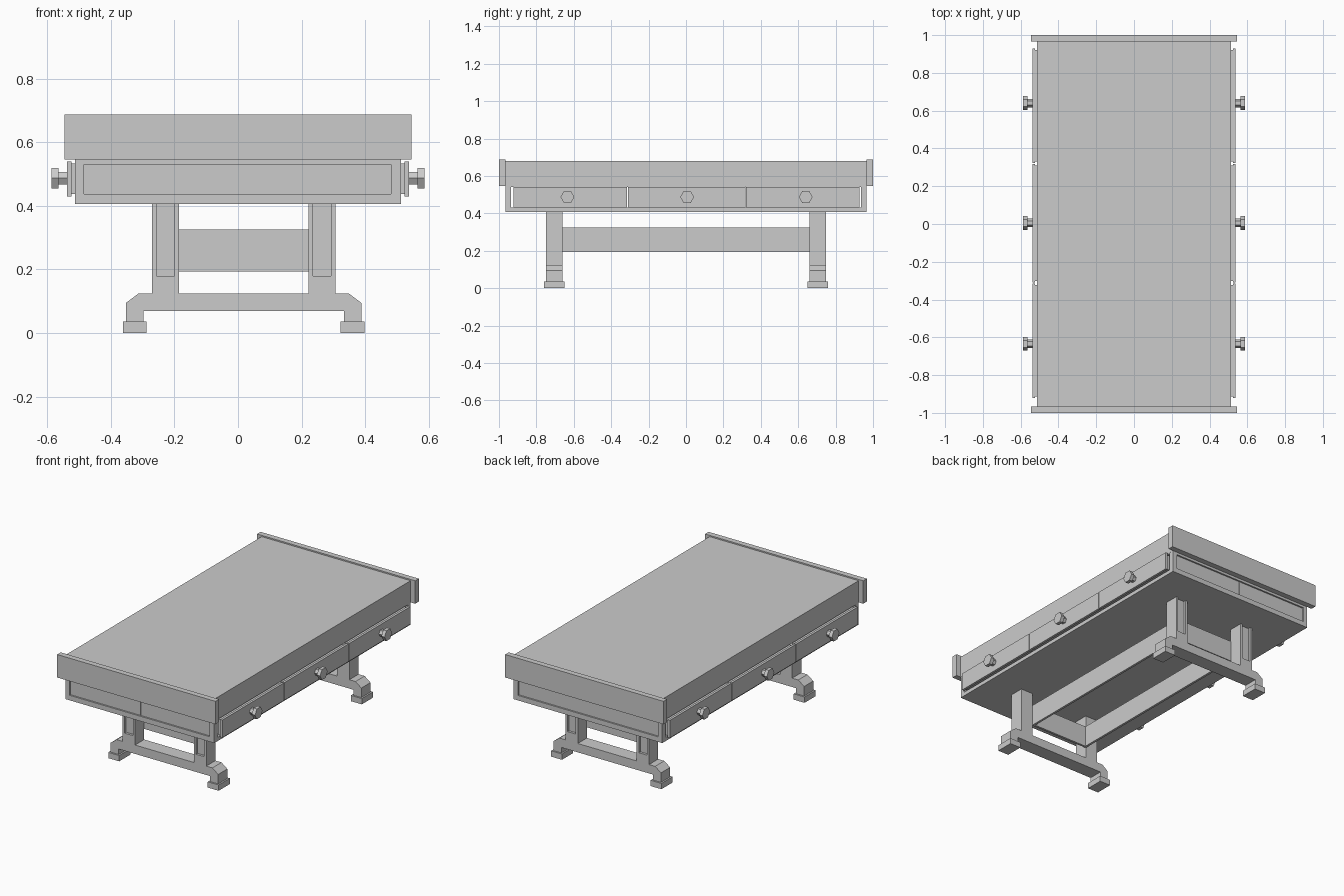
import bpy, bmesh, math
from mathutils import Matrix

if "Cube" in bpy.data.objects:
    bpy.data.objects.remove(bpy.data.objects["Cube"])


def finish(name, bm):
    bmesh.ops.recalc_face_normals(bm, faces=bm.faces)
    me = bpy.data.meshes.new(name)
    bm.to_mesh(me)
    bm.free()
    ob = bpy.data.objects.new(name, me)
    bpy.context.collection.objects.link(ob)
    return ob


def add_box(bm, x, y, z):
    m = Matrix.Translation([(a + b) / 2 for a, b in (x, y, z)])
    m = m @ Matrix.Diagonal([abs(b - a) for a, b in (x, y, z)] + [1])
    bmesh.ops.create_cube(bm, size=1, matrix=m)


def boxes(name, *items):
    bm = bmesh.new()
    for x, y, z in items:
        add_box(bm, x, y, z)
    return finish(name, bm)


def cut(ob, *items):
    cutter = boxes(ob.name + "_cutter", *items)
    mod = ob.modifiers.new("cut", 'BOOLEAN')
    mod.operation = 'DIFFERENCE'
    mod.solver = 'EXACT'
    mod.object = cutter
    cutter.hide_render = True
    cutter.hide_set(True)


def prism(name, profile, y0, y1):
    bm = bmesh.new()
    face = bm.faces.new([bm.verts.new((x, y0, z)) for x, z in profile])
    ext = bmesh.ops.extrude_face_region(bm, geom=[face])
    verts = [v for v in ext['geom'] if isinstance(v, bmesh.types.BMVert)]
    bmesh.ops.translate(bm, verts=verts, vec=(0, y1 - y0, 0))
    return finish(name, bm)


# Top board and the taller end boards
boxes("tabletop", ((-.513, .513), (-.965, .965), (.545, .68)))
for s, tag in ((-1, "front"), (1, "back")):
    boxes(tag + "_end_board", ((-.545, .545), (s * .965, s), (.545, .688)))

# Apron case: open through the sides, recessed at the ends
apron = boxes("apron_case", ((-.512, .512), (-.965, .965), (.406, .545)))
cut(apron,
    ((-.7, .7), (-.935, .935), (.43, .54)),
    *[((-.484, .481), (s * .951, s * 1.1), (.437, .53)) for s in (-1, 1)])

# Pair of thin panels in each end recess
for s, tag in ((-1, "front"), (1, "back")):
    boxes(tag + "_end_panels",
          ((-.484, -.002), (s * .95, s * .955), (.437, .53)),
          ((.001, .481), (s * .95, s * .955), (.437, .53)))

# Drawers with hexagonal knobs on both long sides
for s, tag in ((-1, "left"), (1, "right")):
    for i, (y0, y1, ky) in enumerate(((-.922, -.315, -.634), (-.309, .317, .006), (.322, .928, .64))):
        boxes(f"{tag}_drawer_{i}",
              ((s * .523, s * .538), (y0, y1), (.43, .54)),
              ((s * .503, s * .523), (y0 + .008, y1 - .008), (.437, .533)))
        bm = bmesh.new()
        for r, x0, x1 in ((.022, .535, .567), (.037, .565, .587)):
            m = Matrix.Translation((s * (x0 + x1) / 2, ky, .487)) @ Matrix.Rotation(math.pi / 2, 4, 'Y')
            m = m @ Matrix.Rotation(math.pi / 2, 4, 'Z')
            bmesh.ops.create_cone(bm, cap_ends=True, segments=6, radius1=r, radius2=r,
                                  depth=x1 - x0, matrix=m @ Matrix.Rotation(math.pi / 6 * KNOB_TURN, 4, 'Z')
                                  if (KNOB_TURN := 1) else m)
        finish(f"{tag}_knob_{i}", bm)

# Trestle legs: mirrored profile, grooved posts, foot pads
CX = .018
half = [(.203, .406), (.288, .406), (.288, .125), (.33, .125), (.37, .095),
        (.37, .036), (.315, .036), (.315, .07)]
profile = [(CX + x, z) for x, z in half] + [(CX - x, z) for x, z in reversed(half)]
inner = [(CX - .203, .125), (CX + .203, .125)]
for s, tag in ((-1, "front"), (1, "back")):
    yc = s * .704
    leg = prism(tag + "_trestle", profile + inner, yc - .045, yc + .045)
    cut(leg, *[((CX + k * .218, CX + k * .274), (yc + s * .03, yc + s * .1), (.18, .45)) for k in (-1, 1)])
    boxes(tag + "_foot_pads",
          *[((CX + k * .305, CX + k * .38), (yc - .055, yc + .055), (0, .036)) for k in (-1, 1)])

# Stretcher frame between the trestles
x0, x1, t = CX - .205, CX + .205, .014
for k, tag in ((-1, "left"), (1, "right")):
    boxes(tag + "_stretcher", ((CX + k * .205, CX + k * (.205 - t)), (-.662, .662), (.193, .325)))
for s, tag in ((-1, "front"), (1, "back")):
    boxes(tag + "_cross_rail", ((x0 + t, x1 - t), (s * .662, s * (.662 - t)), (.193, .325)))
